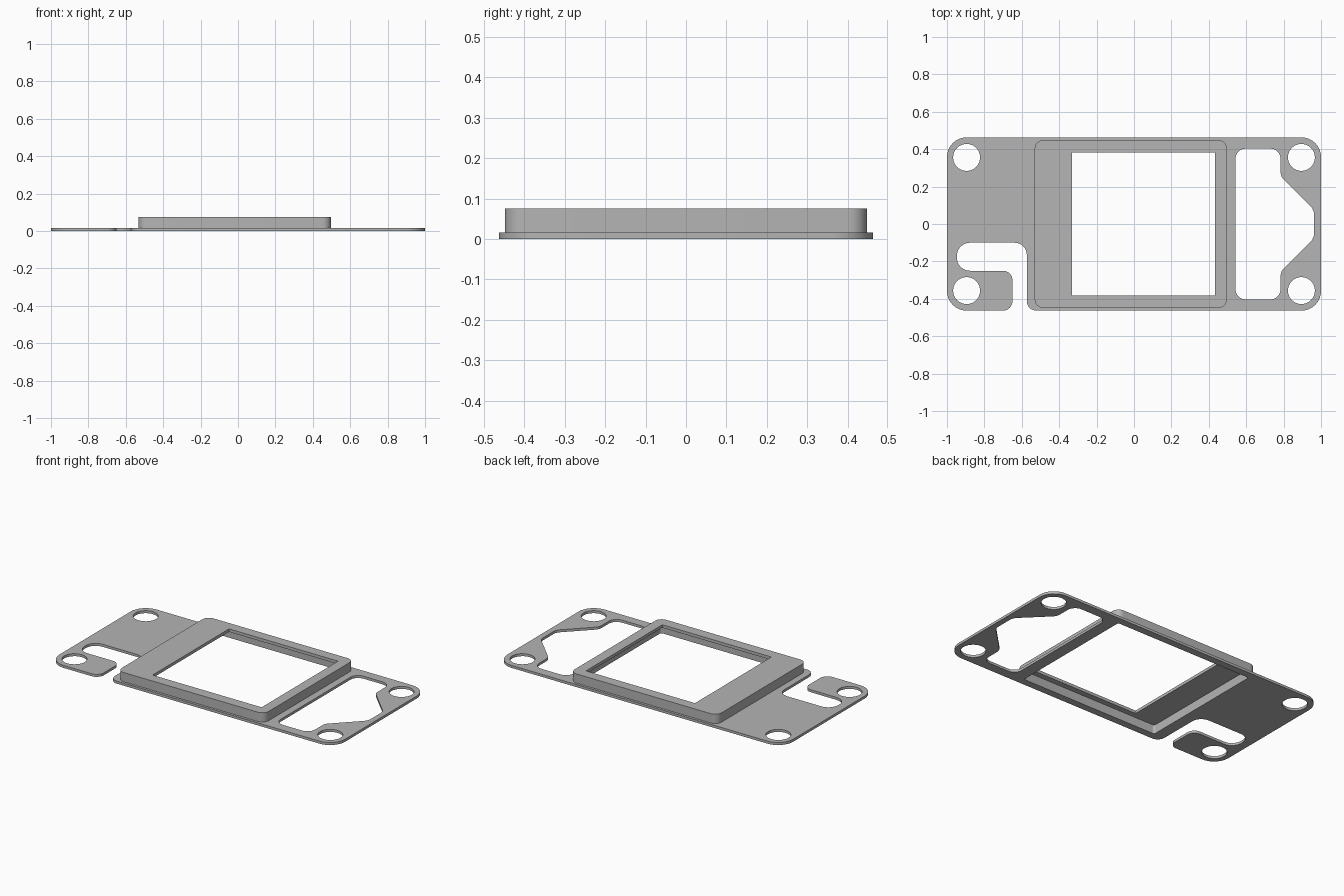
import bpy
import bmesh
from math import cos, sin, tan, tau, radians
from mathutils import Vector

if "Cube" in bpy.data.objects:
    bpy.data.objects.remove(bpy.data.objects["Cube"])

grey = bpy.data.materials.new("plain_grey")
grey.use_nodes = True
colour = (0.46, 0.46, 0.46, 1)
grey.diffuse_color = colour
grey.node_tree.nodes["Principled BSDF"].inputs["Base Color"].default_value = colour


def rounded(corners, steps=8):
    """Outline from (x, y, radius) corners, each rounded by an arc."""
    outline = []
    for i, (x, y, r) in enumerate(corners):
        p = Vector((x, y))
        if r == 0:
            outline.append(p)
            continue
        a = (Vector(corners[i - 1][:2]) - p).normalized()
        b = (Vector(corners[(i + 1) % len(corners)][:2]) - p).normalized()
        half = a.angle(b) / 2
        centre = p + (a + b).normalized() * r / sin(half)
        start = p + a * r / tan(half) - centre
        end = p + b * r / tan(half) - centre
        for k in range(steps + 1):
            t = k / steps
            arc = start.angle(end)
            outline.append(centre + (start * sin((1 - t) * arc) + end * sin(t * arc)) / sin(arc))
    return outline


def rectangle(x0, x1, y0, y1, r=0):
    return rounded([(x0, y0, r), (x1, y0, r), (x1, y1, r), (x0, y1, r)])


def circle(x, y, r, sides=40):
    return [Vector((x + r * cos(tau * k / sides), y + r * sin(tau * k / sides)))
            for k in range(sides)]


def slab(name, z0, z1, outlines):
    """Flat part: first outline is the rim, the others are holes."""
    bm = bmesh.new()
    for outline in outlines:
        verts = [bm.verts.new((p.x, p.y, z0)) for p in outline]
        for i, v in enumerate(verts):
            bm.edges.new((verts[i - 1], v))
    bmesh.ops.triangle_fill(bm, edges=bm.edges[:], use_beauty=True, use_dissolve=False)
    result = bmesh.ops.extrude_face_region(bm, geom=bm.faces[:], use_keep_orig=True)
    top = [g for g in result["geom"] if isinstance(g, bmesh.types.BMVert)]
    bmesh.ops.translate(bm, verts=top, vec=(0, 0, z1 - z0))
    bmesh.ops.recalc_face_normals(bm, faces=bm.faces[:])
    mesh = bpy.data.meshes.new(name)
    bm.to_mesh(mesh)
    bm.free()
    mesh.materials.append(grey)
    obj = bpy.data.objects.new(name, mesh)
    bpy.context.collection.objects.link(obj)
    bpy.ops.object.select_all(action="DESELECT")
    obj.select_set(True)
    bpy.context.view_layer.objects.active = obj
    bpy.ops.object.shade_smooth_by_angle(angle=radians(30))
    return obj


# Plate rim, with the hooked slot opening at the front edge
W, D = 1.0, 0.463
plate_rim = rounded([
    (-W, -D, 0.105), (-0.65, -D, 0.05), (-0.65, -0.25, 0.05),
    (-0.947, -0.25, 0.07), (-0.947, -0.1, 0.07), (-0.573, -0.1, 0.065),
    (-0.573, -D, 0.05), (W, -D, 0.105), (W, D, 0.105), (-W, D, 0.105)])

# Side opening with a pointed bay
side_opening = rounded([
    (0.542, -0.403, 0.055), (0.784, -0.403, 0.055), (0.784, -0.254, 0.055),
    (0.963, -0.075, 0.06), (0.963, 0.075, 0.06), (0.784, 0.254, 0.055),
    (0.784, 0.403, 0.055), (0.542, 0.403, 0.055)])

screw_holes = [circle(sx * 0.895, sy * 0.356, 0.072) for sx in (-1, 1) for sy in (-1, 1)]

# Raised frame, hollow from below, with a square window
frame_rim = rectangle(-0.531, 0.497, -0.448, 0.448, 0.045)
pocket = rectangle(-0.5, 0.467, -0.417, 0.417, 0.014)
window = rectangle(-0.331, 0.432, -0.381, 0.383)

PLATE_TOP, CEILING, FRAME_TOP = 0.016, 0.056, 0.075
slab("base_plate", 0, PLATE_TOP, [plate_rim, side_opening, pocket] + screw_holes)
slab("frame_wall", PLATE_TOP, CEILING, [frame_rim, pocket])
slab("frame_top", CEILING, FRAME_TOP, [frame_rim, window])
